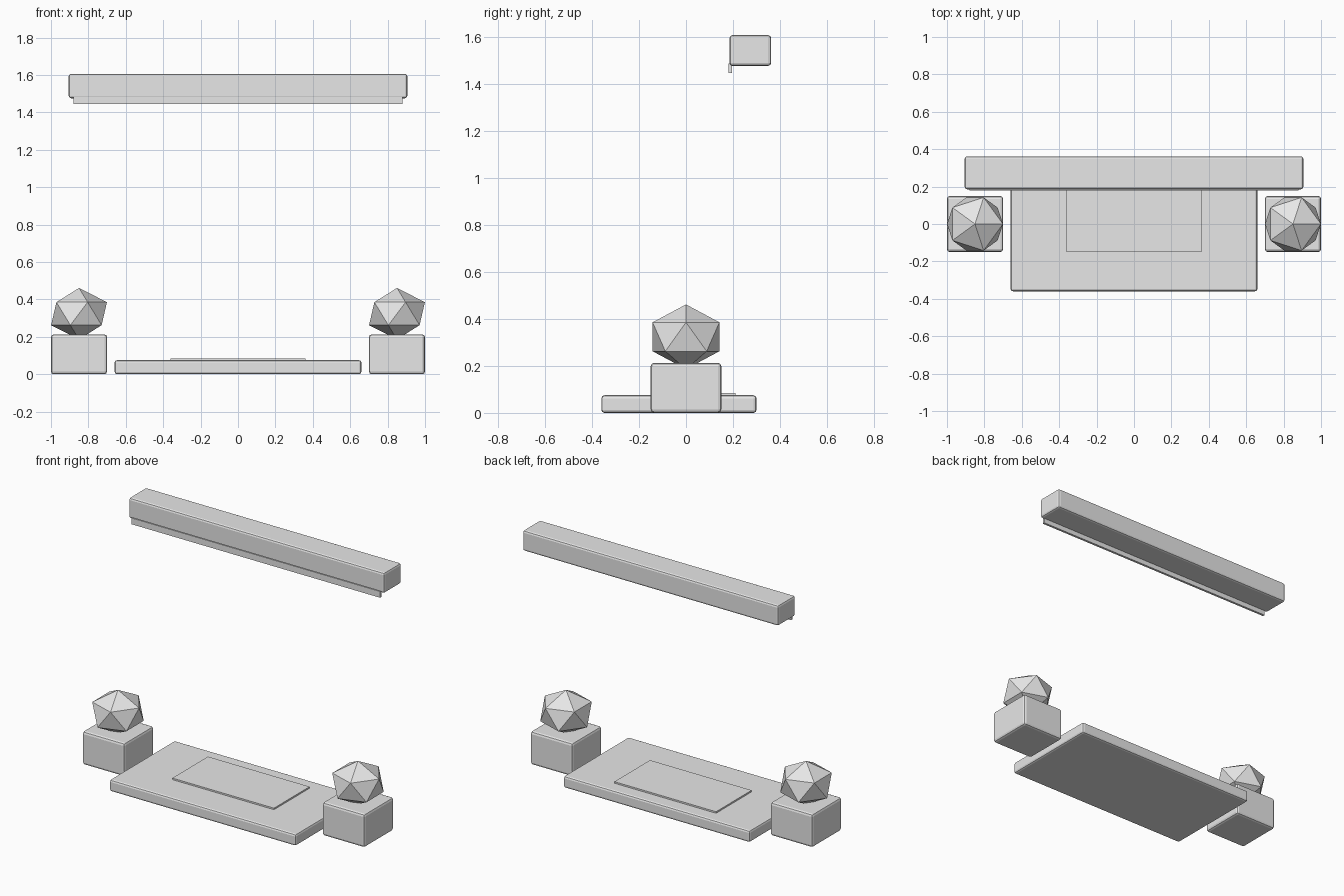
import bpy

if "Cube" in bpy.data.objects:
    bpy.data.objects.remove(bpy.data.objects["Cube"])

# One plain grey for everything
grey = bpy.data.materials.new("plain_grey")
grey.diffuse_color = (0.8, 0.8, 0.8, 1)
grey.use_nodes = True
grey.node_tree.nodes["Principled BSDF"].inputs["Base Color"].default_value = grey.diffuse_color


def box(name, x, y, z, bevel=0.0):
    """Box from (min, max) ranges, with an optional chamfer."""
    ranges = (x, y, z)
    bpy.ops.mesh.primitive_cube_add(size=1, location=[(a + b) / 2 for a, b in ranges])
    ob = bpy.context.object
    ob.name = name
    ob.scale = [b - a for a, b in ranges]
    bpy.ops.object.transform_apply(location=False, rotation=False, scale=True)
    ob.data.materials.append(grey)
    if bevel:
        mod = ob.modifiers.new("chamfer", 'BEVEL')
        mod.width = bevel
        mod.segments = 2
    return ob


# Base slab with a thin raised mat
box("base_slab", (-0.66, 0.66), (-0.36, 0.30), (0, 0.075), 0.013)
box("floor_mat", (-0.36, 0.36), (-0.15, 0.21), (0.07, 0.085))

# Overhead beam with a narrow lip under its front edge
box("overhead_beam", (-0.905, 0.905), (0.185, 0.362), (1.475, 1.606), 0.013)
box("beam_lip", (-0.88, 0.88), (0.18, 0.195), (1.445, 1.485))

# Planters with faceted shrubs on both sides
for side, x in (("left", -0.85), ("right", 0.85)):
    box(side + "_planter", (x - 0.15, x + 0.15), (-0.15, 0.15), (0, 0.213), 0.015)
    bpy.ops.mesh.primitive_ico_sphere_add(subdivisions=1, radius=1, location=(x, 0, 0.3235))
    shrub = bpy.context.object
    shrub.name = side + "_shrub"
    shrub.scale = (0.167, 0.167, 0.1375)
    shrub.data.materials.append(grey)
